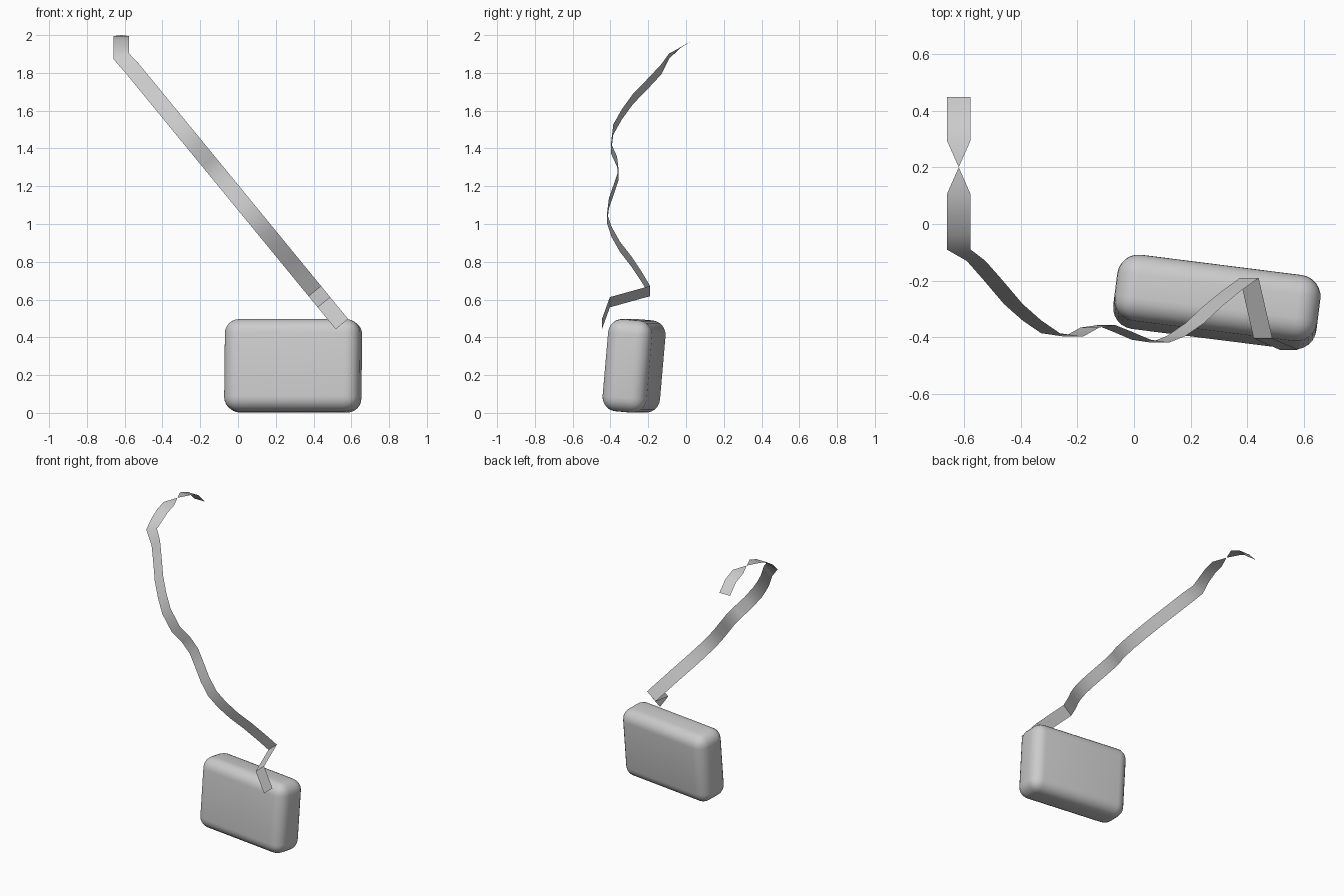
import bpy, bmesh, math
from mathutils import Vector

if "Cube" in bpy.data.objects:
    bpy.data.objects.remove(bpy.data.objects["Cube"])

# Bag body: rounded box, leaning back slightly and turned a little
bpy.ops.mesh.primitive_cube_add(size=1)
bag = bpy.context.object
bag.name = "bag_body"
bag.scale = (0.722, 0.235, 0.49)
bpy.ops.object.transform_apply(location=False, rotation=False, scale=True)
mod = bag.modifiers.new("round", 'BEVEL')
mod.width = 0.076
mod.segments = 6
bpy.ops.object.modifier_apply(modifier="round")
bag.rotation_euler = (math.radians(-5), 0, math.radians(-7.2))
bag.location = (0.292, -0.275, 0.249)
bpy.ops.object.shade_smooth()

# Strap centre line: diagonal part, as (z, y) along a straight line in front view
rows = []
diagonal = [(0.47, -0.445), (0.586, -0.403), (0.645, -0.19), (0.72, -0.235),
            (0.80, -0.288), (0.88, -0.35), (0.96, -0.395), (1.03, -0.418),
            (1.11, -0.408), (1.19, -0.38), (1.26, -0.357), (1.33, -0.365),
            (1.40, -0.397), (1.50, -0.385), (1.58, -0.34), (1.66, -0.282),
            (1.75, -0.195), (1.82, -0.13)]
for z, y in diagonal:
    rows.append((Vector((0.55 - (z - 0.47) * 0.82, y, z)), Vector((0.033, 0, 0.027))))

# Strap top arch, with one half twist in the middle
arch = [(-0.09, 1.888, 0.042, 0.014), (-0.035, 1.93, 0.042, 0.002),
        (0.03, 1.97, 0.042, 0), (0.105, 1.995, 0.042, 0), (0.2, 2.0, 0, 0),
        (0.295, 1.995, -0.042, 0), (0.38, 1.96, -0.042, 0), (0.447, 1.89, -0.042, 0)]
for y, z, wx, wz in arch:
    rows.append((Vector((-0.618, y, z)), Vector((wx, 0, wz))))

# Strap ribbon surface
bm = bmesh.new()
pairs = [(bm.verts.new(c - w), bm.verts.new(c + w)) for c, w in rows]
for (a, b), (c, d) in zip(pairs, pairs[1:]):
    bm.faces.new((a, c, d, b))
bmesh.ops.remove_doubles(bm, verts=bm.verts, dist=1e-5)
mesh = bpy.data.meshes.new("strap")
bm.to_mesh(mesh)
bm.free()
strap = bpy.data.objects.new("strap", mesh)
bpy.context.collection.objects.link(strap)
bpy.ops.object.select_all(action='DESELECT')
strap.select_set(True)
bpy.context.view_layer.objects.active = strap
bpy.ops.object.shade_smooth_by_angle(angle=math.radians(40))
